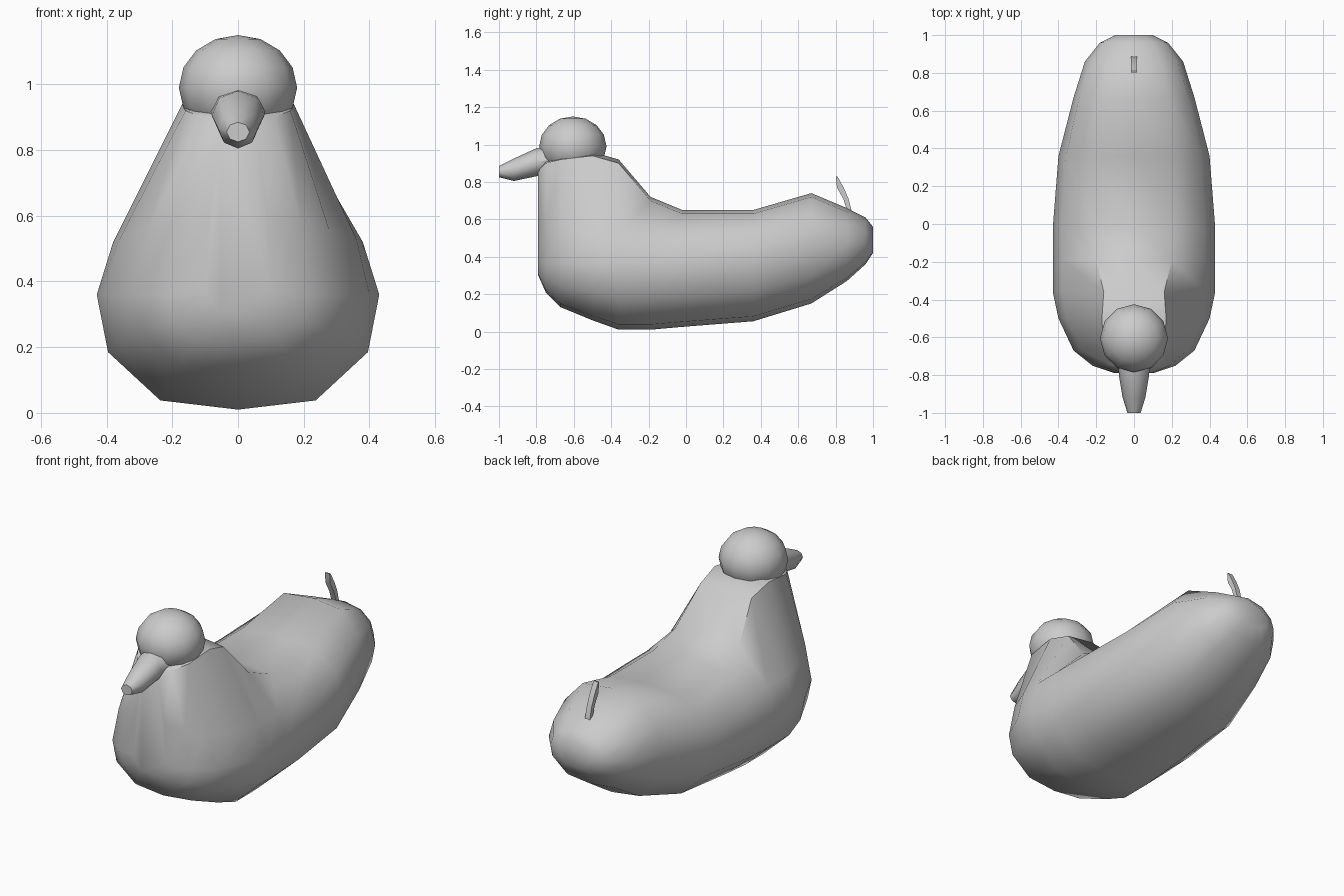
import bpy, bmesh
from math import sin, cos, pi, radians

if "Cube" in bpy.data.objects:
    bpy.data.objects.remove(bpy.data.objects["Cube"])


def loft(name, rings, angle=50):
    """Skin a list of equal-length closed rings and cap both ends."""
    bm = bmesh.new()
    rows = [[bm.verts.new(p) for p in ring] for ring in rings]
    n = len(rows[0])
    for a, b in zip(rows, rows[1:]):
        for i in range(n):
            j = (i + 1) % n
            bm.faces.new((a[i], a[j], b[j], b[i]))
    bm.faces.new(rows[0])
    bm.faces.new(rows[-1])
    bmesh.ops.recalc_face_normals(bm, faces=bm.faces)
    mesh = bpy.data.meshes.new(name)
    bm.to_mesh(mesh)
    bm.free()
    ob = bpy.data.objects.new(name, mesh)
    bpy.context.collection.objects.link(ob)
    smooth(ob, angle)
    return ob


def smooth(ob, angle):
    bpy.ops.object.select_all(action='DESELECT')
    ob.select_set(True)
    bpy.context.view_layer.objects.active = ob
    bpy.ops.object.shade_smooth_by_angle(angle=radians(angle))


def body_ring(y, zb, zw, w, wu, zu, wt, zt):
    """Pear-shaped section: rounded keel, widest line, shoulder, crest."""
    h = zw - zb
    side = [(0.55 * w, zb + 0.08 * h), (0.92 * w, zb + 0.5 * h), (w, zw),
            (wu, zu), (wt, zt)]
    half = [(0, zb)] + side + [(0, zt + 0.02)]
    return [(x, y, z) for x, z in half] + [(-x, y, z) for x, z in reversed(side)]


# Body and neck: y, keel z, widest z, half width, shoulder x, z, crest x, z
stations = [
    (-0.79, 0.30, 0.38, 0.10, 0.09, 0.60, 0.05, 0.86),
    (-0.75, 0.21, 0.36, 0.22, 0.19, 0.58, 0.11, 0.90),
    (-0.67, 0.13, 0.36, 0.32, 0.28, 0.55, 0.16, 0.92),
    (-0.50, 0.06, 0.36, 0.40, 0.36, 0.53, 0.17, 0.94),
    (-0.36, 0.01, 0.36, 0.43, 0.38, 0.52, 0.16, 0.90),
    (-0.19, 0.01, 0.36, 0.43, 0.38, 0.52, 0.20, 0.70),
    (-0.02, 0.025, 0.36, 0.43, 0.38, 0.52, 0.22, 0.63),
    (0.36, 0.055, 0.38, 0.40, 0.36, 0.53, 0.22, 0.63),
    (0.67, 0.15, 0.45, 0.32, 0.29, 0.60, 0.18, 0.72),
    (0.86, 0.27, 0.47, 0.26, 0.23, 0.57, 0.14, 0.64),
    (0.96, 0.36, 0.48, 0.18, 0.16, 0.54, 0.10, 0.59),
    (1.00, 0.42, 0.48, 0.10, 0.09, 0.51, 0.06, 0.54),
]
loft("body", [body_ring(*s) for s in stations])

# Head
bpy.ops.mesh.primitive_uv_sphere_add(segments=12, ring_count=8, radius=1,
                                     location=(0, -0.605, 0.99))
head = bpy.context.object
head.name = "head"
head.scale = (0.18, 0.18, 0.16)
smooth(head, 50)

# Beak: y, centre z, half width, half height
beak = [(-0.70, 0.925, 0.085, 0.065), (-0.80, 0.905, 0.08, 0.075),
        (-0.92, 0.865, 0.06, 0.06), (-1.00, 0.855, 0.035, 0.03)]
loft("beak", [[(w * cos(i * pi / 4), y, z + h * sin(i * pi / 4))
               for i in range(8)] for y, z, w, h in beak])

# Upright tail feather: y, z, half depth
feather = [(0.875, 0.64, 0.012), (0.855, 0.71, 0.014),
           (0.825, 0.77, 0.018), (0.805, 0.83, 0.004)]
loft("tail_feather", [[(-0.015, y - d, z), (0.015, y - d, z),
                       (0.015, y + d, z), (-0.015, y + d, z)]
                      for y, z, d in feather], 30)
